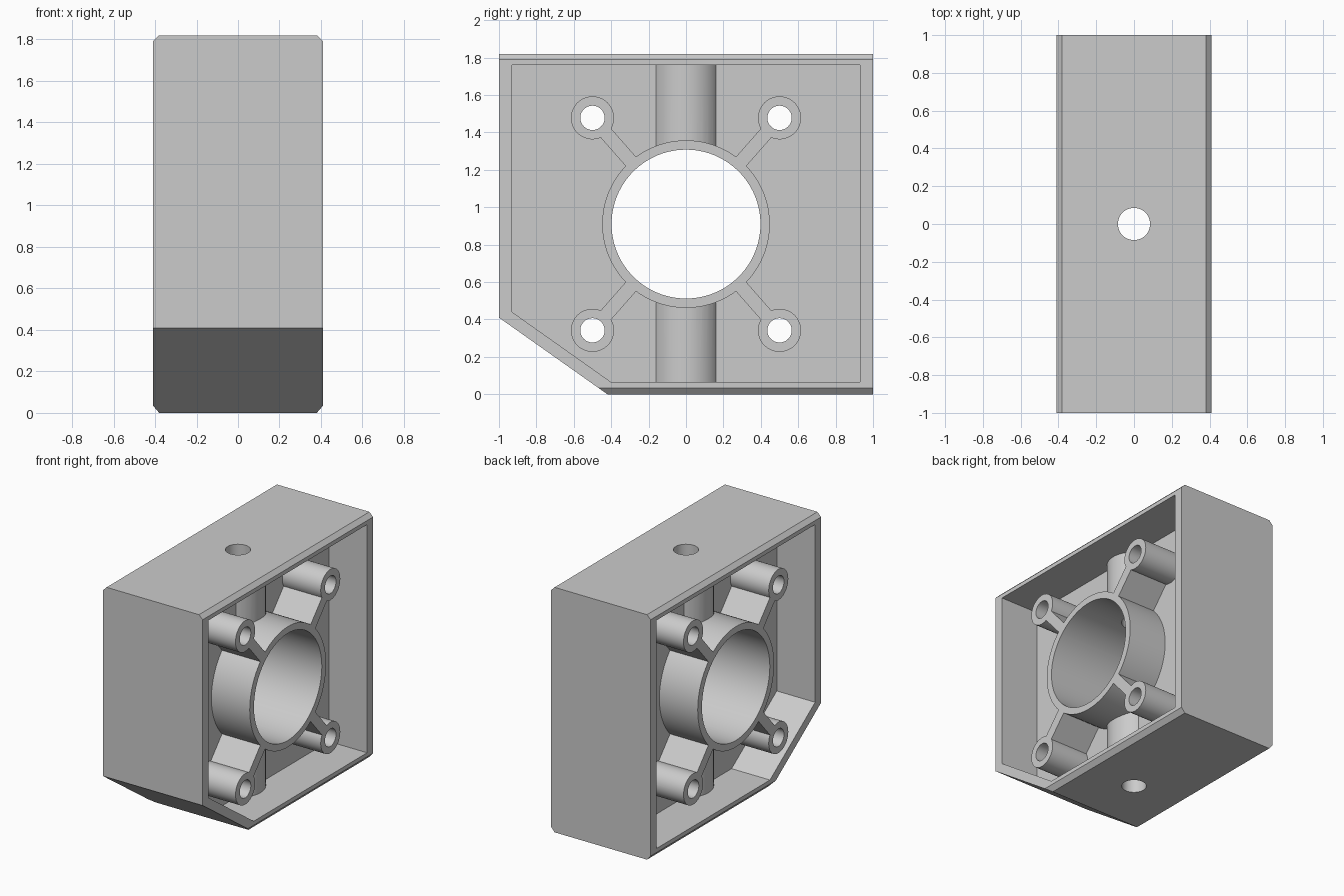
import bpy, bmesh, math
from mathutils import Matrix

if "Cube" in bpy.data.objects:
    bpy.data.objects.remove(bpy.data.objects["Cube"])

MID_Z, HALF_X = 0.91, 0.41


def mesh_object(name, bm):
    bmesh.ops.recalc_face_normals(bm, faces=bm.faces)
    mesh = bpy.data.meshes.new(name)
    bm.to_mesh(mesh)
    bm.free()
    obj = bpy.data.objects.new(name, mesh)
    bpy.context.collection.objects.link(obj)
    return obj


def prism(name, points, axis, lo, hi):
    """Extrude a profile: (y, z) points along X, or (x, z) points along Y."""
    bm = bmesh.new()
    place = (lambda a, b, t: (t, a, b)) if axis == 'X' else (lambda a, b, t: (a, t, b))
    face = bm.faces.new([bm.verts.new(place(a, b, lo)) for a, b in points])
    result = bmesh.ops.extrude_face_region(bm, geom=[face])
    verts = [v for v in result['geom'] if isinstance(v, bmesh.types.BMVert)]
    step = (hi - lo, 0, 0) if axis == 'X' else (0, hi - lo, 0)
    bmesh.ops.translate(bm, verts=verts, vec=step)
    return mesh_object(name, bm)


def cylinder(name, radius, length, loc, axis, segments=64):
    bm = bmesh.new()
    matrix = Matrix.Translation(loc)
    if axis == 'X':
        matrix = matrix @ Matrix.Rotation(math.pi / 2, 4, 'Y')
    bmesh.ops.create_cone(bm, cap_ends=True, segments=segments, radius1=radius,
                          radius2=radius, depth=length, matrix=matrix)
    return mesh_object(name, bm)


def combine(target, tool, operation='DIFFERENCE'):
    mod = target.modifiers.new(operation, 'BOOLEAN')
    mod.operation, mod.solver, mod.object = operation, 'EXACT', tool
    bpy.context.view_layer.objects.active = target
    bpy.ops.object.modifier_apply(modifier=mod.name)
    bpy.data.objects.remove(tool)


# Outer block with one cut corner
housing = prism("bearing_housing",
                [(-1, 0.41), (-0.42, 0), (1, 0), (1, 1.82), (-1, 1.82)],
                'X', -HALF_X, HALF_X)

# Bevels along the long top and bottom edges
bevel = [(-0.41, 0.035), (-0.38, 0), (0.38, 0), (0.41, 0.035),
         (0.41, 1.79), (0.38, 1.82), (-0.38, 1.82), (-0.41, 1.79)]
for s in (-1, 1):
    for z0, z1, out in ((0.035, 0, -0.1), (1.79, 1.82, 1.92)):
        slope = (z1 - z0) / 0.03
        a, b = 0.28, 0.51
        wedge = [(s * a, z0 + slope * (0.41 - a)), (s * b, z0 + slope * (0.41 - b)),
                 (s * b, z0 + slope * (0.41 - a))]
        combine(housing, prism("edge_bevel_cutter", wedge, 'Y', -1.2, 1.2))

boss_centres = [(sy * 0.5, MID_Z + sz * 0.568) for sy in (-1, 1) for sz in (-1, 1)]

# Pocket on each side, leaving a middle web, ring, bosses, ribs and screw column
for s in (-1, 1):
    pocket = prism("pocket_cutter",
                   [(-0.93, 0.44), (-0.40, 0.065), (0.93, 0.065),
                    (0.93, 1.76), (-0.93, 1.76)], 'X', s * 0.095, s * 0.5)
    combine(pocket, cylinder("ring", 0.448, 1.4, (0, 0, MID_Z), 'X', 96))
    combine(pocket, cylinder("screw_column", 0.187, 2.4, (0, 0, MID_Z), 'Z'))
    for y, z in boss_centres:
        combine(pocket, cylinder("boss", 0.115, 1.4, (0, y, z), 'X', 48))
        dy, dz = y, z - MID_Z
        ny, nz = -dz / math.hypot(dy, dz) * 0.037, dy / math.hypot(dy, dz) * 0.037
        rib = [(dy * t + ny * k, MID_Z + dz * t + nz * k)
               for t, k in ((0.5, -1), (1, -1), (1, 1), (0.5, 1))]
        combine(pocket, prism("rib", rib, 'X', -0.7, 0.7))
    combine(housing, pocket)

# Main bore, four boss holes and the vertical screw hole
combine(housing, cylinder("main_bore", 0.398, 2, (0, 0, MID_Z), 'X', 96))
for y, z in boss_centres:
    combine(housing, cylinder("boss_hole", 0.065, 2, (0, y, z), 'X', 48))
combine(housing, cylinder("screw_hole", 0.085, 3, (0, 0, MID_Z), 'Z', 48))

# Smooth curved walls, crisp edges
bpy.ops.object.select_all(action='DESELECT')
housing.select_set(True)
bpy.context.view_layer.objects.active = housing
bpy.ops.object.shade_smooth_by_angle(angle=math.radians(30))
